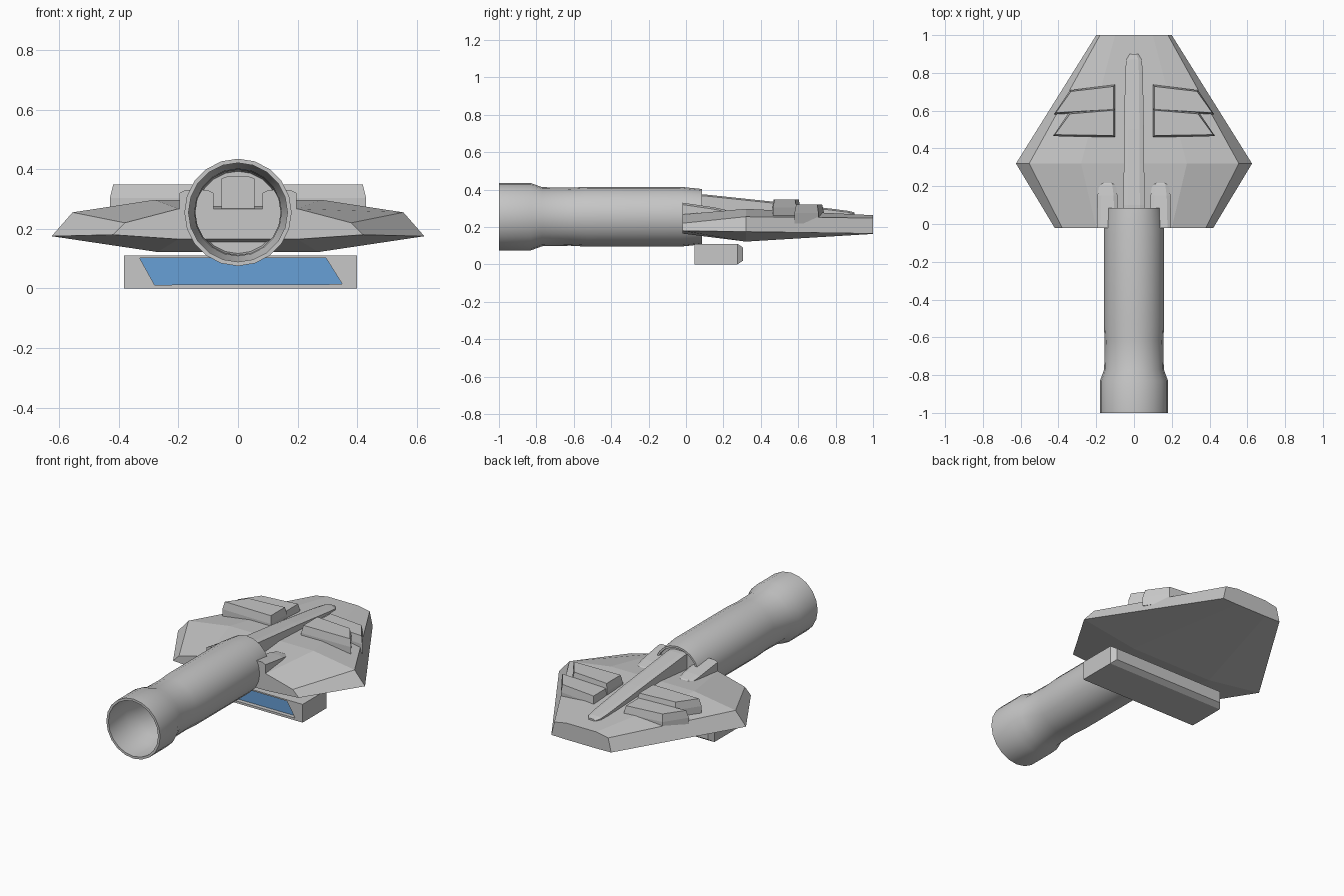
import bpy, bmesh, math

cube = bpy.data.objects.get("Cube")
if cube:
    bpy.data.objects.remove(cube, do_unlink=True)


def make_material(name, color):
    m = bpy.data.materials.new(name)
    m.use_nodes = True
    m.diffuse_color = color
    m.node_tree.nodes["Principled BSDF"].inputs["Base Color"].default_value = color
    return m


GREY = make_material("hull grey", (0.57, 0.57, 0.57, 1))
BLUE = make_material("panel blue", (0.136, 0.35, 0.67, 1))


def loft(name, rings, smooth=None, last_cap=None):
    """Skin a row of equal rings and cap both ends; last_cap colours the final cap."""
    bm = bmesh.new()
    rows = [[bm.verts.new(p) for p in r] for r in rings]
    n = len(rows[0])
    bm.faces.new(rows[0])
    bm.faces.new(rows[-1]).material_index = 1 if last_cap else 0
    for a, b in zip(rows, rows[1:]):
        for i in range(n):
            j = (i + 1) % n
            bm.faces.new((a[i], a[j], b[j], b[i]))
    bmesh.ops.recalc_face_normals(bm, faces=bm.faces)
    me = bpy.data.meshes.new(name)
    bm.to_mesh(me)
    bm.free()
    me.materials.append(GREY)
    if last_cap:
        me.materials.append(last_cap)
    ob = bpy.data.objects.new(name, me)
    bpy.context.scene.collection.objects.link(ob)
    if smooth:
        bpy.ops.object.select_all(action='DESELECT')
        ob.select_set(True)
        bpy.context.view_layer.objects.active = ob
        bpy.ops.object.shade_smooth_by_angle(angle=math.radians(smooth))


def mirrored(y, half):
    """Symmetric cross-section ring from right-hand (x, z) points."""
    return [(x, y, z) for x, z in half] + [(-x, y, z) for x, z in reversed(half)]


# Hollow barrel: inside profile from the inner wall to the mouth, then the
# outside to the rear rim, ending in a slightly recessed rear wall
profile = [(.06, .138), (-.03, .147), (-.53, .147), (-.62, .143), (-.77, .146),
           (-.83, .166), (-1, .166), (-1, .18), (-.83, .18), (-.77, .158),
           (-.62, .155), (-.53, .16), (-.03, .16), (.085, .148), (.085, .136), (.07, .136)]
N = 20
loft("barrel", [[(r * math.sin(2 * math.pi * i / N), y, .255 + r * math.cos(2 * math.pi * i / N))
                 for i in range(N)] for y, r in profile], smooth=32)

# Faceted hull plate
loft("hull", [mirrored(-.02, [(.2, .267), (.38, .22), (.42, .18), (.2, .165)]),
              mirrored(.32, [(.28, .297), (.555, .255), (.625, .175), (.27, .122)]),
              mirrored(1, [(.1, .263), (.18, .248), (.2, .165), (.1, .163)])])

# Central spine, tapering to a rounded rear end
loft("spine", [mirrored(y, [(w * .55, z), (w, z - .008), (w, .2)])
               for y, w, z in [(-.01, .056, .377), (.1, .056, .374), (.5, .052, .332),
                               (.8, .047, .295), (.87, .041, .286), (.9, .022, .278)]])

# Bracing fins beside the barrel and two-step vents on each side
vents = {"front_vent": ([(.1, .46), (.43, .465), (.345, .59), (.1, .612)], .348),
         "rear_vent": ([(.1, .6), (.425, .58), (.34, .708), (.1, .738)], .32)}
fin_rows = [(-.02, .083, .197, .33), (.15, .088, .193, .305),
            (.21, .095, .185, .292), (.232, .11, .17, .28)]
for side, s in (("left", 1), ("right", -1)):
    loft(side + "_fin", [[(s * a, y, .2), (s * a, y, z - .01), (s * (a + .02), y, z),
                          (s * (b - .02), y, z), (s * b, y, z - .01), (s * b, y, .2)]
                         for y, a, b, z in fin_rows])
    for name, (pts, top) in vents.items():
        cx = sum(p[0] for p in pts) / 4
        cy = sum(p[1] for p in pts) / 4
        inset = [(cx + (x - cx) * .94, cy + (y - cy) * .88) for x, y in pts]
        loft(f"{side}_{name}", [[(s * x, y, z) for x, y in ring]
                                for ring, z in ((pts, .22), (pts, top - .045), (inset, top))])

# Sensor box under the hull: chamfered rear, slanted blue panel sunk into the front
box = [[(a, y, lo), (b, y, lo), (b, y, hi), (a, y, hi)]
       for y, a, b, lo, hi in [(.305, -.36, .378, .02, .09),
                               (.275, -.382, .4, 0, .11),
                               (.045, -.382, .4, 0, .11)]]
panel = [(-.28, .012), (.35, .014), (.295, .102), (-.33, .102)]
box += [[(x, y, z) for x, z in panel] for y in (.045, .07)]
loft("lower_box", box, last_cap=BLUE)
